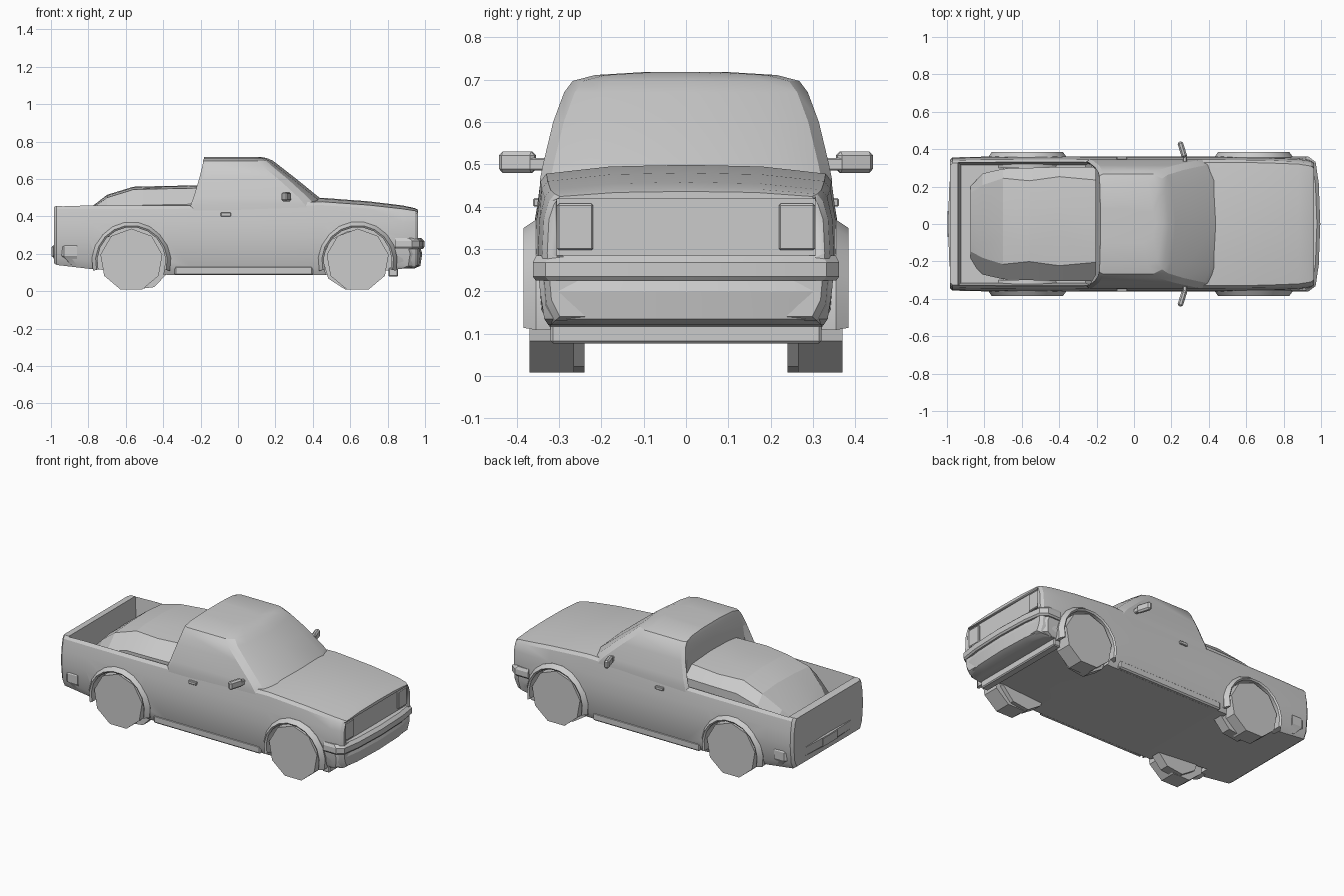
import bpy, bmesh, math
from mathutils import Matrix, Vector

if "Cube" in bpy.data.objects:
    bpy.data.objects.remove(bpy.data.objects["Cube"])


def finish(name, bm, smooth=25):
    bmesh.ops.recalc_face_normals(bm, faces=bm.faces)
    me = bpy.data.meshes.new(name)
    bm.to_mesh(me)
    bm.free()
    ob = bpy.data.objects.new(name, me)
    bpy.context.collection.objects.link(ob)
    if smooth:
        bpy.ops.object.select_all(action='DESELECT')
        ob.select_set(True)
        bpy.context.view_layer.objects.active = ob
        bpy.ops.object.shade_smooth_by_angle(angle=math.radians(smooth))
    return ob


def loft(name, rings, smooth=25):
    """Skin closed rings of equal length and cap both ends."""
    bm = bmesh.new()
    vs = [[bm.verts.new(p) for p in r] for r in rings]
    n = len(vs[0])
    for a, b in zip(vs, vs[1:]):
        for i in range(n):
            j = (i + 1) % n
            bm.faces.new((a[i], a[j], b[j], b[i]))
    bm.faces.new(vs[0])
    bm.faces.new(vs[-1])
    return finish(name, bm, smooth)


def mirrored(half):
    """Complete a half outline of (x, y, z) across y = 0."""
    return half + [(x, -y, z) for x, y, z in reversed(half) if y > 1e-6]


def box(name, centre, size, bevel=0.0, turn=0.0):
    bm = bmesh.new()
    bmesh.ops.create_cube(bm, size=1, matrix=Matrix.LocRotScale(
        Vector(centre), Matrix.Rotation(turn, 3, 'Z'), Vector(size)))
    if bevel:
        bmesh.ops.bevel(bm, geom=bm.edges[:], offset=bevel, segments=1, affect='EDGES')
    return finish(name, bm)


def cylinder(name, x, z, r, y0, y1, sides, start=math.pi / 2):
    rings = [[(x + rr * math.cos(start + math.tau * i / sides), y,
               z + rr * math.sin(start + math.tau * i / sides)) for i in range(sides)]
             for y, rr in ((y0, r), (y1, r))]
    return loft(name, rings, 0)


def cut(target, cutter):
    mod = target.modifiers.new("cut", 'BOOLEAN')
    mod.operation, mod.object, mod.solver = 'DIFFERENCE', cutter, 'EXACT'
    bpy.context.view_layer.objects.active = target
    bpy.ops.object.modifier_apply(modifier=mod.name)
    bpy.data.objects.remove(cutter, do_unlink=True)


# Lower body: cross-sections along the length (x, half width, edge top, crown, bottom)
def section(x, w, top, crown, b):
    return mirrored([(x, 0, b), (x, w - .03, b), (x, w - .01, b + .04), (x, w, .29),
                     (x, w - .004, .37), (x, w - .016, top - .018), (x, w - .03, top),
                     (x, w * .5, top + crown * .8), (x, 0, top + crown)])


stations = [(-.985, .342, .450, 0, .15), (-.970, .356, .456, 0, .14),
            (-.80, .360, .457, 0, .12), (-.40, .361, .458, 0, .088),
            (-.24, .360, .459, 0, .085), (.30, .360, .475, .015, .085),
            (.45, .360, .478, .021, .085), (.70, .357, .460, .020, .10),
            (.88, .350, .440, .018, .12), (.945, .340, .430, .014, .13),
            (.962, .328, .424, .012, .14)]
body = loft("lower_body", [section(*s) for s in stations])

# Open bed, grille recess and wheel wells
bed = [[(-.925, -.315, .30), (-.26, -.315, .30), (-.26, .315, .30), (-.925, .315, .30)],
       [(-.945, -.333, .50), (-.22, -.333, .50), (-.22, .333, .50), (-.945, .333, .50)]]
cut(body, loft("bed_cutter", bed, 0))
cut(body, box("grille_cutter", (.99, 0, .35), (.09, .61, .135)))
AXLES = {"rear": (-.57, .05), "front": (.64, -.03)}
for ax, _ in AXLES.values():
    for s in (1, -1):
        cut(body, cylinder("well_cutter", ax, .165, .186, s * .25, s * .5, 16))

# Cab: stacked plan outlines (z, back x, windscreen centre x, windscreen corner x, half width)
def cab_ring(z, xb, xf, xc, w):
    return mirrored([(max(xb, -.205), 0, z), (max(xb, -.205), w * .86, z), (xb, w - .012, z),
                     (xb + .02, w, z), (xc - .05, w, z), (xc, w - .025, z),
                     (xf - .02, w * .68, z), (xf, 0, z)])


cab = loft("cab", [cab_ring(*r) for r in (
    (.43, -.258, .500, .43, .346), (.465, -.252, .475, .405, .345),
    (.50, -.238, .435, .375, .338), (.60, -.208, .312, .265, .314),
    (.67, -.190, .222, .180, .288), (.697, -.186, .187, .150, .268),
    (.711, -.182, .155, .125, .215), (.718, -.180, .120, .10, .10))])

# Covered load in the bed, faceted (x, top z, half width)
load_rings = []
for i, (x, z, w) in enumerate(((-.875, .37, .20), (-.81, .43, .27), (-.70, .515, .295),
                               (-.56, .558, .30), (-.40, .562, .305), (-.20, .566, .305))):
    k = .03 * (-1) ** i
    load_rings.append([(x, w, .29), (x, w, z - .07), (x, w * (.80 + k), z - .012), (x, .08 + k, z),
                       (x, -.09 + k, z - .004), (x, -w * (.70 + k), z - .015),
                       (x, -w, z - .10), (x, -w, .29)])
loft("bed_load", load_rings, 12)


# Bumpers: stacked plan outlines wrapping round each end
def bumper_ring(z, tip, w, back, e):
    return mirrored([(e * back, 0, z), (e * back, w, z), (e * (tip - .065), w, z),
                     (e * (tip - .025), w - .03, z), (e * (tip - .008), w * .6, z), (e * tip, 0, z)])


loft("front_bumper", [bumper_ring(z, t, w, .84, 1) for z, t, w in (
    (.225, .988, .355), (.235, .996, .362), (.268, .996, .362), (.285, .978, .354))])
loft("front_valance", [bumper_ring(z, t, w, .83, 1) for z, t, w in (
    (.12, .940, .325), (.135, .975, .335), (.20, .985, .345), (.232, .975, .348))])
loft("rear_bumper", [bumper_ring(z, t, w, .86, -1) for z, t, w in (
    (.14, .955, .335), (.175, .985, .35), (.188, .995, .358), (.238, .995, .358), (.248, .982, .352))])
box("air_dam", (.83, 0, .102), (.05, .64, .05), .006)
box("rear_plate_mount", (-.992, 0, .21), (.012, .14, .05))

# Wheels with offset inner halves, and arch flares
for end, (ax, shift) in AXLES.items():
    for s, side in ((1, "left"), (-1, "right")):
        cylinder(f"{end}_wheel_{side}", ax, .166, .168, s * .265, s * .37, 9)
        cylinder(f"{end}_inner_wheel_{side}", ax + shift, .164, .160, s * .24, s * .30, 9, .3)
        rings = []
        for k in range(12):
            a = math.radians(-14 + 208 * k / 11)
            rings.append([(ax + r * math.cos(a), s * y, .16 + r * math.sin(a)) for r, y in
                          ((.182, .30), (.182, .376), (.192, .384), (.212, .355), (.208, .30))])
        loft(f"{end}_arch_flare_{side}", rings)

# Paired side details
for s, side in ((1, "left"), (-1, "right")):
    box(f"mirror_{side}", (.258, s * .398, .505), (.03, .088, .05), .009, s * .3)
    box(f"mirror_arm_{side}", (.272, s * .348, .50), (.022, .05, .03), .004)
    box(f"door_handle_{side}", (-.065, s * .353, .41), (.055, .016, .02), .003)
    box(f"headlamp_{side}", (.945, s * .262, .352), (.024, .085, .11), .004)
    box(f"sill_{side}", (.03, s * .338, .11), (.74, .03, .05), .008)
